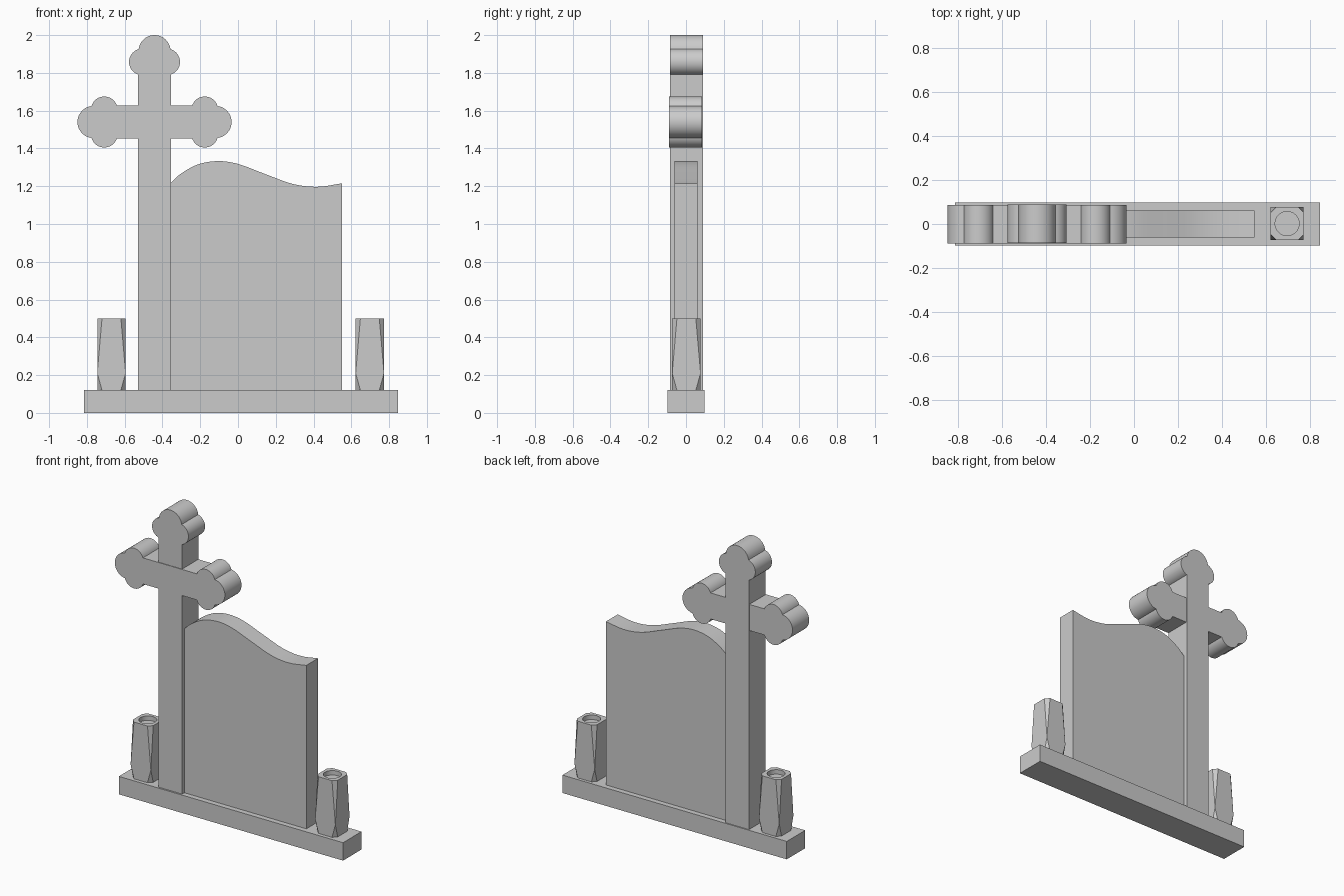
import bpy, bmesh, math
from mathutils import Vector

if "Cube" in bpy.data.objects:
    bpy.data.objects.remove(bpy.data.objects["Cube"])

BASE_TOP = 0.12
CROSS_X, ARM_Z, HALF_W = -0.442, 1.54, 0.0875


def finish(bm, name, smooth=False):
    bmesh.ops.recalc_face_normals(bm, faces=bm.faces[:])
    mesh = bpy.data.meshes.new(name)
    bm.to_mesh(mesh)
    bm.free()
    ob = bpy.data.objects.new(name, mesh)
    bpy.context.collection.objects.link(ob)
    if smooth:
        bpy.ops.object.select_all(action='DESELECT')
        ob.select_set(True)
        bpy.context.view_layer.objects.active = ob
        bpy.ops.object.shade_smooth_by_angle(angle=math.radians(30))
    return ob


def extrude_profile(name, points, y0, y1, smooth=False):
    """Solid from an (x, z) outline between two depths."""
    bm = bmesh.new()
    face = bm.faces.new([bm.verts.new((x, y0, z)) for x, z in points])
    res = bmesh.ops.extrude_face_region(bm, geom=[face], use_keep_orig=True)
    moved = [g for g in res["geom"] if isinstance(g, bmesh.types.BMVert)]
    bmesh.ops.translate(bm, verts=moved, vec=(0, y1 - y0, 0))
    return finish(bm, name, smooth)


def arc(c, r, p, q, n):
    """Counter-clockwise arc from p to q about c."""
    a = math.atan2(p[1] - c[1], p[0] - c[0])
    b = math.atan2(q[1] - c[1], q[0] - c[0])
    if b <= a:
        b += math.tau
    return [(c[0] + r * math.cos(a + (b - a) * i / n),
             c[1] + r * math.sin(a + (b - a) * i / n)) for i in range(n + 1)]


def trefoil():
    """Three-lobed end pointing up, side lobe centres on the local x axis."""
    side, r1 = Vector((0.065, 0)), 0.07
    end, r2 = Vector((0, 0.057)), 0.085
    d = (end - side).length
    u = (end - side) / d
    a = (r1 * r1 - r2 * r2 + d * d) / (2 * d)
    notch = side + u * a + Vector((u.y, -u.x)) * math.sqrt(r1 * r1 - a * a)
    joint = (HALF_W, -math.sqrt(r1 * r1 - (HALF_W - side.x) ** 2))
    right = arc(side, r1, joint, notch, 20)
    top = arc(end, r2, notch, (-notch.x, notch.y), 20)
    left = [(-x, z) for x, z in reversed(right)]
    return right + top[1:-1] + left


# Base slab
bm = bmesh.new()
bmesh.ops.create_cube(bm, size=1)
for v in bm.verts:
    v.co = (0.016 + v.co.x * 1.662, v.co.y * 0.195, BASE_TOP * (v.co.z + 0.5))
finish(bm, "base")

# Cross: upright with one trefoil, arm with two
lobes = trefoil()
upright = [(CROSS_X - HALF_W, BASE_TOP), (CROSS_X + HALF_W, BASE_TOP)]
upright += [(CROSS_X + x, 1.858 + z) for x, z in lobes]
extrude_profile("cross_upright", upright, -0.086, 0.09, True)

arm = [(CROSS_X + s * (0.266 + z), ARM_Z - s * x) for s in (1, -1) for x, z in lobes]
extrude_profile("cross_arm", arm, -0.09, 0.086, True)

# Headstone with a wavy top, smoothed through a few points
keys = [(-0.354, 1.22), (-0.30, 1.268), (-0.21, 1.316), (-0.106, 1.333), (0.0, 1.318),
        (0.14, 1.266), (0.29, 1.212), (0.42, 1.197), (0.55, 1.215)]
pts = [Vector(k) for k in keys]
pts = [2 * pts[0] - pts[1]] + pts + [2 * pts[-1] - pts[-2]]
wave = []
for i in range(1, len(pts) - 2):
    p0, p1, p2, p3 = pts[i - 1:i + 3]
    for k in range(5):
        t = k / 5
        wave.append(0.5 * (2 * p1 + (p2 - p0) * t + (2 * p0 - 5 * p1 + 4 * p2 - p3) * t * t
                           + (3 * p1 - p0 - 3 * p2 + p3) * t ** 3))
wave.append(pts[-2])
stone = [(0.55, BASE_TOP), (-0.354, BASE_TOP)] + [tuple(p) for p in wave]
extrude_profile("headstone", stone, -0.062, 0.062, True)


def vase(name, cx):
    """Square block with tapering corner cuts and a round recess on top."""
    bm = bmesh.new()
    h, rings = 0.075, []
    for z, cut in ((BASE_TOP, 0.025), (0.21, 0.0), (0.5, 0.025)):
        k = h - cut
        ring = [(h, -k), (h, k), (k, h), (-k, h), (-h, k), (-h, -k), (-k, -h), (k, -h)]
        rings.append([bm.verts.new((cx + x, 0.002 + y, z)) for x, y in ring])
    for lo, hi in zip(rings, rings[1:]):
        for i in range(8):
            j = (i + 1) % 8
            bm.faces.new((lo[i], lo[j], hi[j], hi[i]))
    bm.faces.new(rings[0])
    # recess
    n, r = 32, 0.055
    rim, floor = [[bm.verts.new((cx + r * math.cos(math.tau * i / n),
                                 0.002 + r * math.sin(math.tau * i / n), z))
                   for i in range(n)] for z in (0.5, 0.47)]
    for i in range(n):
        j = (i + 1) % n
        bm.faces.new((rim[i], rim[j], floor[j], floor[i]))
    bm.faces.new(floor)
    edges = [bm.edges.get((ring[i - 1], ring[i])) for ring in (rings[2], rim)
             for i in range(len(ring))]
    bmesh.ops.triangle_fill(bm, edges=edges, use_beauty=True)
    bmesh.ops.remove_doubles(bm, verts=bm.verts[:], dist=1e-5)
    finish(bm, name, True)


# Vases on both sides
vase("vase_left", -0.67)
vase("vase_right", 0.698)
